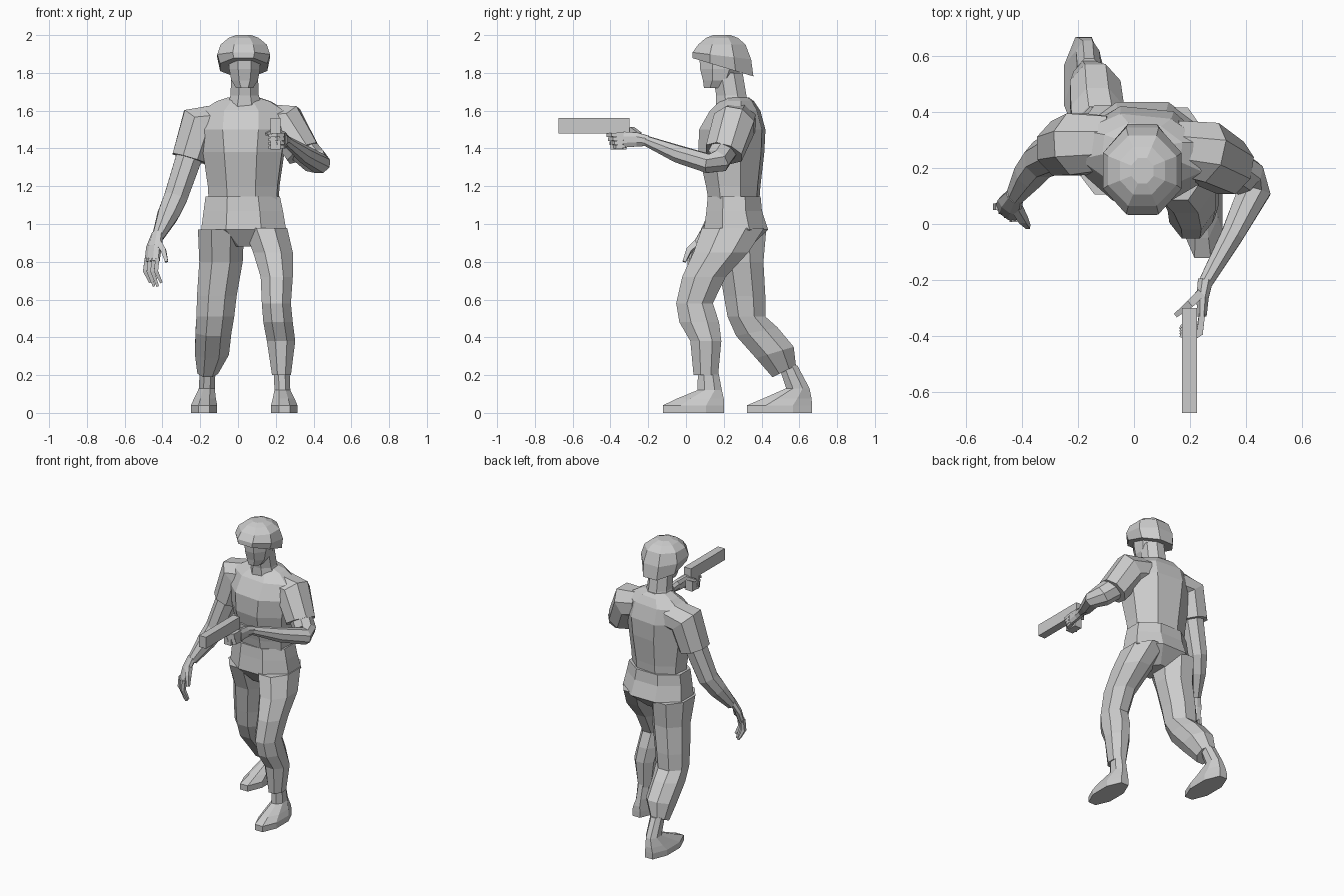
import bpy, bmesh, math
from mathutils import Vector


def skin(name, rings):
    """Closed low-poly surface through a list of equal-sized vertex rings."""
    bm = bmesh.new()
    loops = [[bm.verts.new(p) for p in r] for r in rings]
    n = len(loops[0])
    for a, b in zip(loops, loops[1:]):
        for i in range(n):
            j = (i + 1) % n
            bm.faces.new((a[i], a[j], b[j], b[i]))
    bm.faces.new(loops[0])
    bm.faces.new(loops[-1])
    bmesh.ops.recalc_face_normals(bm, faces=bm.faces)
    me = bpy.data.meshes.new(name)
    bm.to_mesh(me)
    bm.free()
    ob = bpy.data.objects.new(name, me)
    bpy.context.collection.objects.link(ob)
    return ob


def unit_ring(n):
    k = 1 / math.cos(math.pi / n)
    return [(k * math.cos(2 * math.pi * (i + .5) / n),
             k * math.sin(2 * math.pi * (i + .5) / n)) for i in range(n)]


def stack(name, levels, n=8, yaw=0.0):
    """Level rings: x, y, z, half width, half depth, optional tilt along y."""
    rings = []
    for x, y, z, w, d, *t in levels:
        tilt = t[0] if t else 0
        ring = []
        for u, v in unit_ring(n):
            px, py = u * w, v * d
            ring.append((x + px * math.cos(yaw) - py * math.sin(yaw),
                         y + px * math.sin(yaw) + py * math.cos(yaw), z + tilt * py))
        rings.append(ring)
    return skin(name, rings)


def tube(name, pts, ref=(0, 1, 0), n=8):
    """Rings across a path: x, y, z, half width, half thickness (along ref)."""
    P = [Vector(p[:3]) for p in pts]
    rings = []
    for i, p in enumerate(pts):
        t = (P[min(i + 1, len(P) - 1)] - P[max(i - 1, 0)]).normalized()
        s = t.cross(Vector(ref)).normalized()
        up = s.cross(t)
        rings.append([P[i] + s * (u * p[3]) + up * (v * p[4]) for u, v in unit_ring(n)])
    return skin(name, rings)


def box(name, lo, hi):
    return skin(name, [[(lo[0], lo[1], z), (hi[0], lo[1], z), (hi[0], hi[1], z), (lo[0], hi[1], z)]
                       for z in (lo[2], hi[2])])


# Torso, neck and head
stack("shirt", [(.03, .255, 1.10, .18, .125), (.03, .25, 1.20, .185, .137), (.03, .24, 1.38, .21, .167),
                (.03, .245, 1.50, .23, .167), (.03, .26, 1.60, .22, .125), (.03, .27, 1.65, .14, .085),
                (.03, .26, 1.67, .08, .07)], yaw=-.1)
stack("neck", [(.035, .25, 1.60, .10, .09), (.035, .24, 1.68, .075, .08), (.035, .22, 1.80, .07, .08)])
stack("head", [(.035, .15, 1.72, .045, .055), (.035, .175, 1.76, .07, .085),
               (.035, .185, 1.82, .082, .11), (.035, .19, 1.90, .085, .12)])
stack("helmet", [(.03, .195, 1.83, .125, .162, -.3), (.03, .19, 1.89, .14, .155, -.12),
                 (.03, .19, 1.95, .122, .125), (.03, .19, 1.985, .08, .085), (.03, .19, 2.0, .04, .045)])

# Trousers
stack("trouser_seat", [(.035, .25, .88, .07, .09), (.03, .265, .97, .225, .17),
                       (.028, .255, 1.07, .21, .147), (.025, .255, 1.145, .197, .14)])
stack("front_trouser_leg", [(.23, .105, .20, .05, .065), (.228, .105, .38, .075, .082),
                            (.212, .07, .48, .078, .105), (.203, .045, .58, .077, .097),
                            (.205, .095, .72, .085, .115), (.185, .185, .85, .105, .145),
                            (.145, .25, .98, .115, .165)])
stack("rear_trouser_leg", [(-.16, .52, .22, .055, .062, .5), (-.138, .47, .32, .09, .10, .3),
                           (-.13, .375, .43, .095, .11, .2), (-.12, .32, .51, .10, .10),
                           (-.112, .31, .62, .105, .11), (-.09, .29, .80, .115, .12),
                           (-.09, .265, .97, .122, .16)])

# Boots
stack("front_boot", [(.245, .04, 0, .07, .162), (.245, .04, .04, .07, .162), (.242, .075, .075, .058, .125),
                     (.235, .125, .12, .042, .065), (.23, .115, .25, .042, .05)])
stack("rear_boot", [(-.18, .495, 0, .07, .172), (-.18, .495, .04, .07, .172), (-.175, .535, .075, .058, .13),
                    (-.165, .592, .13, .042, .062), (-.16, .54, .25, .042, .05)])

# Sleeves and arms
tube("hanging_sleeve", [(-.09, .29, 1.54, .095, .095), (-.20, .285, 1.53, .11, .11),
                        (-.255, .27, 1.345, .095, .098)])
tube("hanging_arm", [(-.25, .27, 1.38, .07, .075), (-.33, .23, 1.14, .062, .065),
                     (-.37, .18, 1.05, .056, .056), (-.425, .10, .93, .03, .035)])
tube("aiming_sleeve", [(.14, .275, 1.54, .095, .095), (.25, .255, 1.53, .11, .11),
                       (.345, .20, 1.375, .09, .098)])
tube("aiming_arm", [(.32, .215, 1.42, .07, .075), (.405, .165, 1.335, .066, .066),
                    (.43, .12, 1.32, .058, .05), (.35, -.04, 1.37, .04, .045),
                    (.255, -.21, 1.44, .025, .026)], ref=(0, 0, 1))

# Hanging hand: palm, four fingers spread across it, thumb
tube("hanging_palm", [(-.425, .10, .95, .032, .025), (-.445, .065, .88, .045, .022),
                      (-.455, .04, .80, .045, .018)], ref=(.6, .8, 0))
for i, drop in enumerate((.02, .0, .0, .02)):
    o = (i - 1.5) * .024
    x, y = -.455 + o * .8, .04 - o * .6
    tube(f"hanging_finger_{i + 1}", [(x, y, .82, .011, .012), (x - .008, y, .75, .011, .011),
                                     (x + .02, y + .01, .67 + drop, .007, .007)], n=4)
tube("hanging_thumb", [(-.42, .06, .90, .016, .016), (-.395, .015, .86, .014, .014),
                       (-.378, -.01, .80, .008, .008)], n=4)

# Gripping hand: palm, fingers wrapped round the grip, thumb
tube("aiming_palm", [(.255, -.20, 1.44, .027, .027), (.245, -.26, 1.447, .022, .037),
                     (.242, -.33, 1.447, .017, .042)], ref=(0, 0, 1))
for i in range(4):
    z = 1.475 - i * .021
    tube(f"aiming_finger_{i + 1}", [(.243, -.32, z, .011, .010), (.235, -.39 + i * .008, z - .003, .011, .010),
                                    (.205, -.41 + i * .008, z - .005, .010, .009),
                                    (.165, -.395 + i * .01, z - .006, .008, .008)], ref=(0, 0, 1), n=4)
tube("aiming_thumb", [(.235, -.25, 1.47, .015, .015), (.20, -.285, 1.50, .014, .013),
                      (.15, -.325, 1.475, .008, .008)], ref=(0, 0, 1), n=4)

# Pistol
box("pistol_barrel", (.172, -.675, 1.48), (.225, -.30, 1.56))
box("pistol_grip", (.172, -.40, 1.395), (.225, -.315, 1.48))
